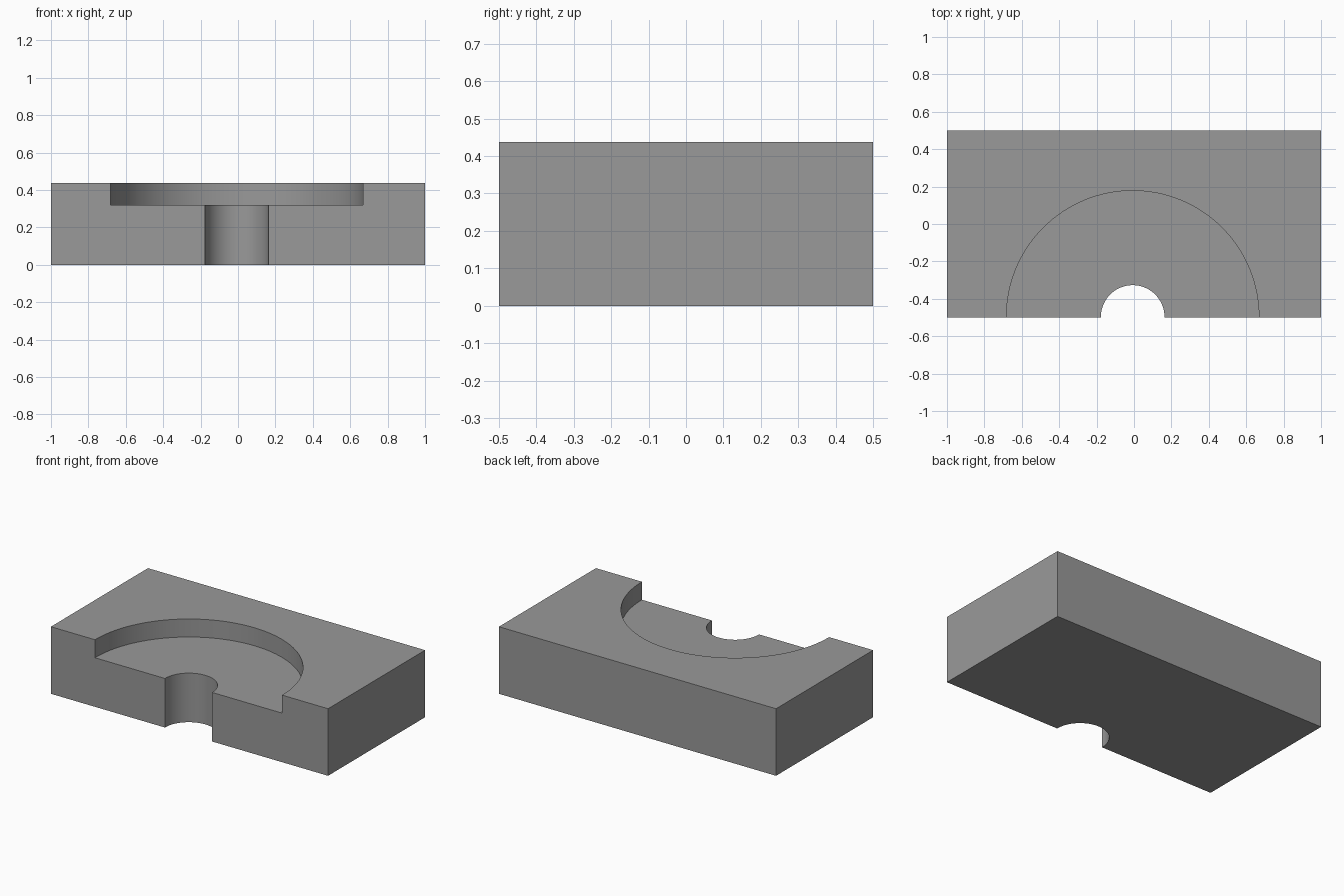
import bpy
import math

if "Cube" in bpy.data.objects:
    bpy.data.objects.remove(bpy.data.objects["Cube"])

HEIGHT = 0.4375
FLOOR_Z = 0.32
CENTRE = (-0.007, -0.497)

grey = bpy.data.materials.new("plain grey")
grey.diffuse_color = (0.32, 0.32, 0.32, 1)
grey.use_nodes = True
grey.node_tree.nodes["Principled BSDF"].inputs["Base Color"].default_value = grey.diffuse_color

# Rectangular block
bpy.ops.mesh.primitive_cube_add(size=1, location=(0, 0, HEIGHT / 2))
block = bpy.context.object
block.name = "bearing_block"
block.scale = (2, 1, HEIGHT)
bpy.ops.object.transform_apply(location=True, rotation=False, scale=True)
block.data.materials.append(grey)


def cut_round(name, radius, bottom, top):
    """Cut a vertical cylinder out of the block."""
    bpy.ops.mesh.primitive_cylinder_add(
        vertices=128, radius=radius, depth=top - bottom,
        location=(*CENTRE, (top + bottom) / 2))
    cutter = bpy.context.object
    cutter.name = name
    cutter.data.materials.append(grey)
    mod = block.modifiers.new(name, 'BOOLEAN')
    mod.operation = 'DIFFERENCE'
    mod.solver = 'EXACT'
    mod.object = cutter
    bpy.context.view_layer.objects.active = block
    bpy.ops.object.modifier_apply(modifier=mod.name)
    bpy.data.objects.remove(cutter)


# Wide shallow recess, then the narrow through hole
cut_round("recess_cutter", 0.675, FLOOR_Z, HEIGHT + 0.2)
cut_round("hole_cutter", 0.17, -0.2, HEIGHT + 0.3)

# Smooth round walls with sharp rims
bpy.ops.object.select_all(action='DESELECT')
block.select_set(True)
bpy.context.view_layer.objects.active = block
bpy.ops.object.shade_smooth_by_angle(angle=math.radians(30))
